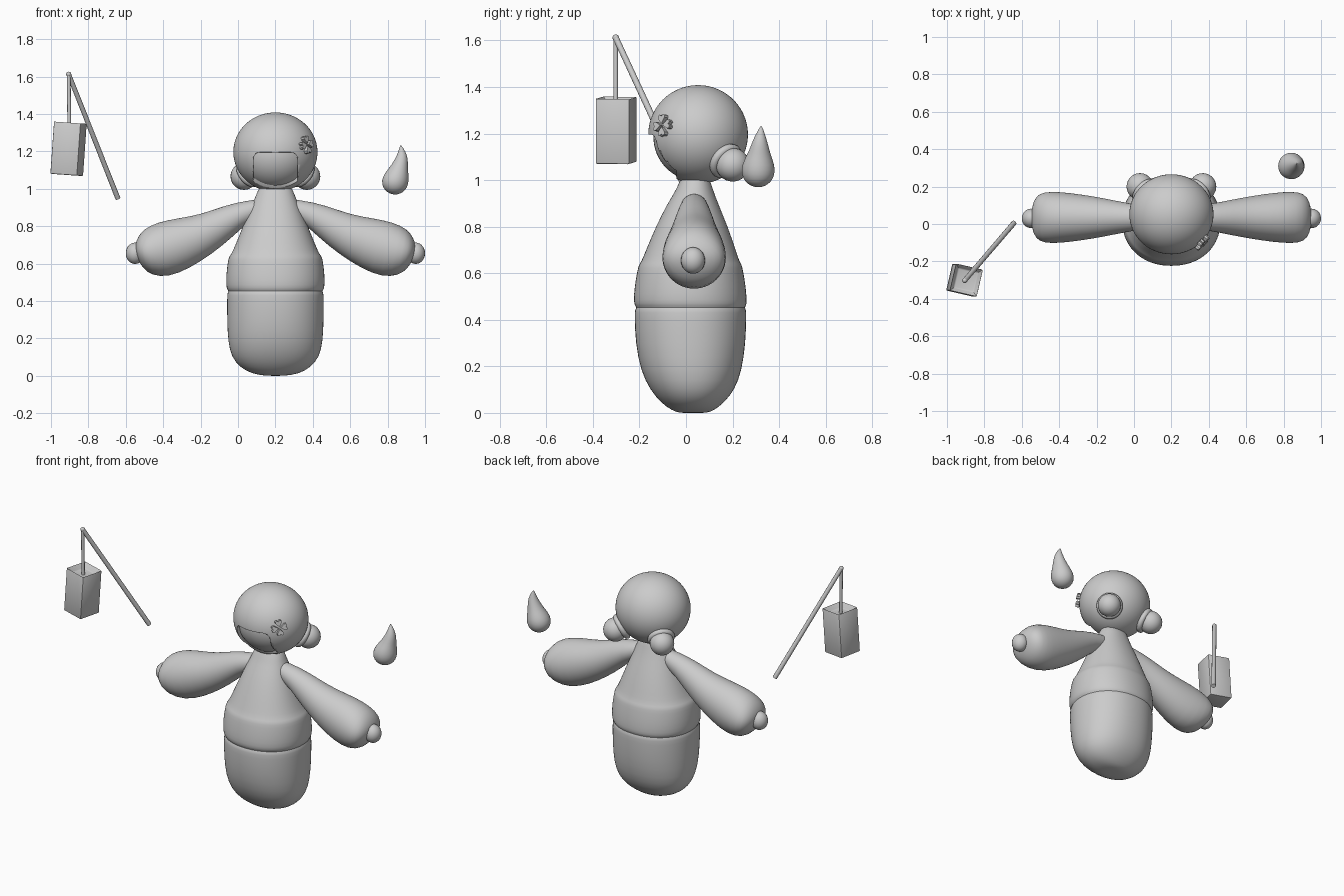
import bpy, bmesh, math
from mathutils import Vector, Matrix

if "Cube" in bpy.data.objects:
    bpy.data.objects.remove(bpy.data.objects["Cube"])

CX = 0.2  # figure's own centre line; figure parts are built around it


def add_object(name, bm, x=0.0, mirror=False, subsurf=0, angle=50):
    bmesh.ops.recalc_face_normals(bm, faces=bm.faces)
    me = bpy.data.meshes.new(name)
    bm.to_mesh(me)
    bm.free()
    ob = bpy.data.objects.new(name, me)
    bpy.context.collection.objects.link(ob)
    ob.location.x = x
    if mirror:
        ob.modifiers.new("mirror", 'MIRROR').use_clip = False
    if subsurf:
        m = ob.modifiers.new("subdivide", 'SUBSURF')
        m.levels = m.render_levels = subsurf
    bpy.ops.object.select_all(action='DESELECT')
    bpy.context.view_layer.objects.active = ob
    ob.select_set(True)
    bpy.ops.object.shade_smooth_by_angle(angle=math.radians(angle))
    return ob


def loft(rings, n=32, power=2.0):
    """Skin a list of (centre, half axis u, half axis v) rings and cap the ends."""
    bm = bmesh.new()

    def se(t):
        return math.copysign(abs(t) ** (2 / power), t)
    loops = []
    for c, u, v in rings:
        c, u, v = Vector(c), Vector(u), Vector(v)
        loops.append([bm.verts.new(c + u * se(math.cos(a)) + v * se(math.sin(a)))
                      for a in (2 * math.pi * i / n for i in range(n))])
    for a, b in zip(loops, loops[1:]):
        for i in range(n):
            j = (i + 1) % n
            bm.faces.new((a[i], a[j], b[j], b[i]))
    for ring, loop in ((rings[0], loops[0]), (rings[-1], loops[-1])):
        tip = bm.verts.new(ring[0])
        for i in range(n):
            bm.faces.new((loop[i], loop[(i + 1) % n], tip))
    return bm


def ellipsoid(centre, radii, seg=48, rings=32):
    bm = bmesh.new()
    mat = Matrix.Translation(centre) @ Matrix.Diagonal((*radii, 1))
    bmesh.ops.create_uvsphere(bm, u_segments=seg, v_segments=rings, radius=1, matrix=mat)
    return bm


def rod(p, q, r1, r2, n=12):
    p, q = Vector(p), Vector(q)
    rot = (q - p).to_track_quat('Z', 'Y')
    x, y = rot @ Vector((1, 0, 0)), rot @ Vector((0, 1, 0))
    return loft([(p, x * r1, y * r1), (q, x * r2, y * r2)], n)


# Robe body: z, half width, front y, back y, with a sash step and groove
profile = [(0.0, .05, -.03, .09), (.01, .125, -.06, .12), (.045, .19, -.11, .165),
           (.1, .235, -.155, .21), (.18, .254, -.195, .24), (.3, .259, -.218, .257),
           (.42, .259, -.222, .26), (.445, .257, -.22, .259), (.452, .25, -.212, .252),
           (.46, .258, -.22, .259), (.48, .264, -.226, .262), (.54, .264, -.222, .258),
           (.61, .255, -.21, .246), (.637, .249, -.203, .24), (.65, .236, -.192, .23),
           (.7, .214, -.172, .214), (.8, .174, -.13, .18), (.9, .132, -.08, .138),
           (.96, .105, -.04, .115), (1.03, .08, -.015, .095)]
add_object("robe_body", loft([((0, (f + b) / 2, z), (w, 0, 0), (0, (b - f) / 2, 0))
                              for z, w, f, b in profile], 40, 2.15), CX, subsurf=1)

# Wide sleeves: upper x, z, lower x, z, half depth (relative to the centre line)
sleeve = [(-.02, .95, 0, .86, .04), (.13, .943, .14, .83, .06), (.27, .912, .23, .74, .08),
          (.4, .862, .34, .65, .105), (.52, .843, .46, .573, .125), (.63, .822, .57, .527, .138),
          (.705, .785, .66, .535, .138), (.737, .74, .71, .575, .115), (.75, .7, .74, .63, .06)]
rings = []
for ux, uz, lx, lz, d in sleeve:
    up, lo = Vector((ux, .035, uz)), Vector((lx, .035, lz))
    rings.append(((up + lo) / 2, (up - lo) / 2, (0, d, 0)))
add_object("sleeves", loft(rings, 28), CX, mirror=True, subsurf=1)

# Hands
add_object("hands", ellipsoid((.75, .03, .655), (.05, .052, .057), 20, 14), CX, mirror=True)

# Hair cap with a rounded face opening, and the face inside
hair = add_object("hair", ellipsoid((0, .052, 1.196), (.225, .214, .212), 64, 40), CX, angle=35)
bm = bmesh.new()
bmesh.ops.create_cube(bm, size=1, matrix=Matrix.Translation((0, -.24, 1.04)) @
                      Matrix.Diagonal((.235, .4, .31, 1)))
edges = [e for e in bm.edges if abs(e.verts[0].co.y - e.verts[1].co.y) > .1]
bmesh.ops.bevel(bm, geom=edges, offset=.035, segments=5, profile=.5, affect='EDGES')
cutter = add_object("face_opening_cutter", bm, CX)
cutter.hide_render = True
cutter.hide_set(True)
cut = hair.modifiers.new("face opening", 'BOOLEAN')
cut.operation, cut.object, cut.solver = 'DIFFERENCE', cutter, 'EXACT'
add_object("face", ellipsoid((0, .052, 1.185), (.2, .192, .19)), CX)

# Side buns with hair ties
add_object("hair_buns", ellipsoid((.168, .2, 1.066), (.072,) * 3, 24, 16), CX, mirror=True)
axis = Vector((.165, .15, -.13)).to_track_quat('Z', 'Y')
ties = bmesh.new()
N, M = 32, 10
grid = []
for i in range(N):
    a = 2 * math.pi * i / N
    grid.append([ties.verts.new(Vector((.142, .172, 1.082)) + axis @ Vector((
        (.063 + .019 * math.cos(b)) * math.cos(a), (.063 + .019 * math.cos(b)) * math.sin(a),
        .019 * math.sin(b)))) for b in (2 * math.pi * j / M for j in range(M))])
for i in range(N):
    for j in range(M):
        k, l = (i + 1) % N, (j + 1) % M
        ties.faces.new((grid[i][j], grid[k][j], grid[k][l], grid[i][l]))
add_object("hair_ties", ties, CX, mirror=True)

# Four-petal flower clip, lying on the hair
petal = [(0, .007), (.009, .018), (.019, .032), (.018, .043), (.009, .047), (0, .039),
         (-.009, .047), (-.018, .043), (-.019, .032), (-.009, .018)]
bm = bmesh.new()
for k in range(4):
    turn = Matrix.Rotation(k * math.pi / 2 + .15, 3, 'Z')
    f = bm.faces.new([bm.verts.new(turn @ Vector((x, y, -.012))) for x, y in petal])
    ext = bmesh.ops.extrude_face_region(bm, geom=[f])
    bmesh.ops.translate(bm, vec=(0, 0, .022),
                        verts=[v for v in ext["geom"] if isinstance(v, bmesh.types.BMVert)])
clip = add_object("flower_clip", bm, angle=30)
clip.rotation_mode = 'QUATERNION'
clip.rotation_quaternion = Vector((.17, -.155, .04)).to_track_quat('Z', 'Y')
clip.location = (CX + .167, -.1, 1.235)

# Lantern pole and hanging cord
top = (-.905, -.302, 1.612)
add_object("lantern_pole", rod((-.642, .005, .948), top, .014, .013))
add_object("pole_tip", ellipsoid(top, (.014,) * 3, 12, 8))
add_object("lantern_cord", rod(top, (-.902, -.302, 1.32), .01, .01))

# Leaning lantern box with an open, recessed top
bm = bmesh.new()
bmesh.ops.create_cube(bm, size=1, matrix=Matrix.Diagonal((.148, .148, .283, 1)))
lid = [f for f in bm.faces if f.normal.z > .9]
bmesh.ops.inset_region(bm, faces=lid, thickness=.028)
bmesh.ops.translate(bm, verts=lid[0].verts, vec=(0, 0, -.035))
bmesh.ops.bevel(bm, geom=bm.edges[:], offset=.006, segments=2, profile=.5, affect='EDGES')
bmesh.ops.transform(bm, verts=bm.verts, matrix=Matrix.Translation((-.906, -.3, 1.215)) @
                    Matrix.Rotation(math.radians(4), 4, 'Y') @
                    Matrix.Rotation(math.radians(-13), 4, 'Z'))
add_object("lantern_box", bm, angle=30)

# Floating flame: z, centre x, centre y, radius
flame = [(.97, .84, .31, .015), (.98, .84, .31, .042), (1.005, .84, .31, .066),
         (1.045, .84, .31, .075), (1.085, .848, .311, .063), (1.115, .86, .314, .049),
         (1.145, .87, .316, .039), (1.18, .877, .318, .027), (1.21, .875, .321, .014),
         (1.232, .87, .323, .003)]
add_object("flame", loft([((x, y, z), (r, 0, 0), (0, r, 0)) for z, x, y, r in flame], 20),
           subsurf=1)
